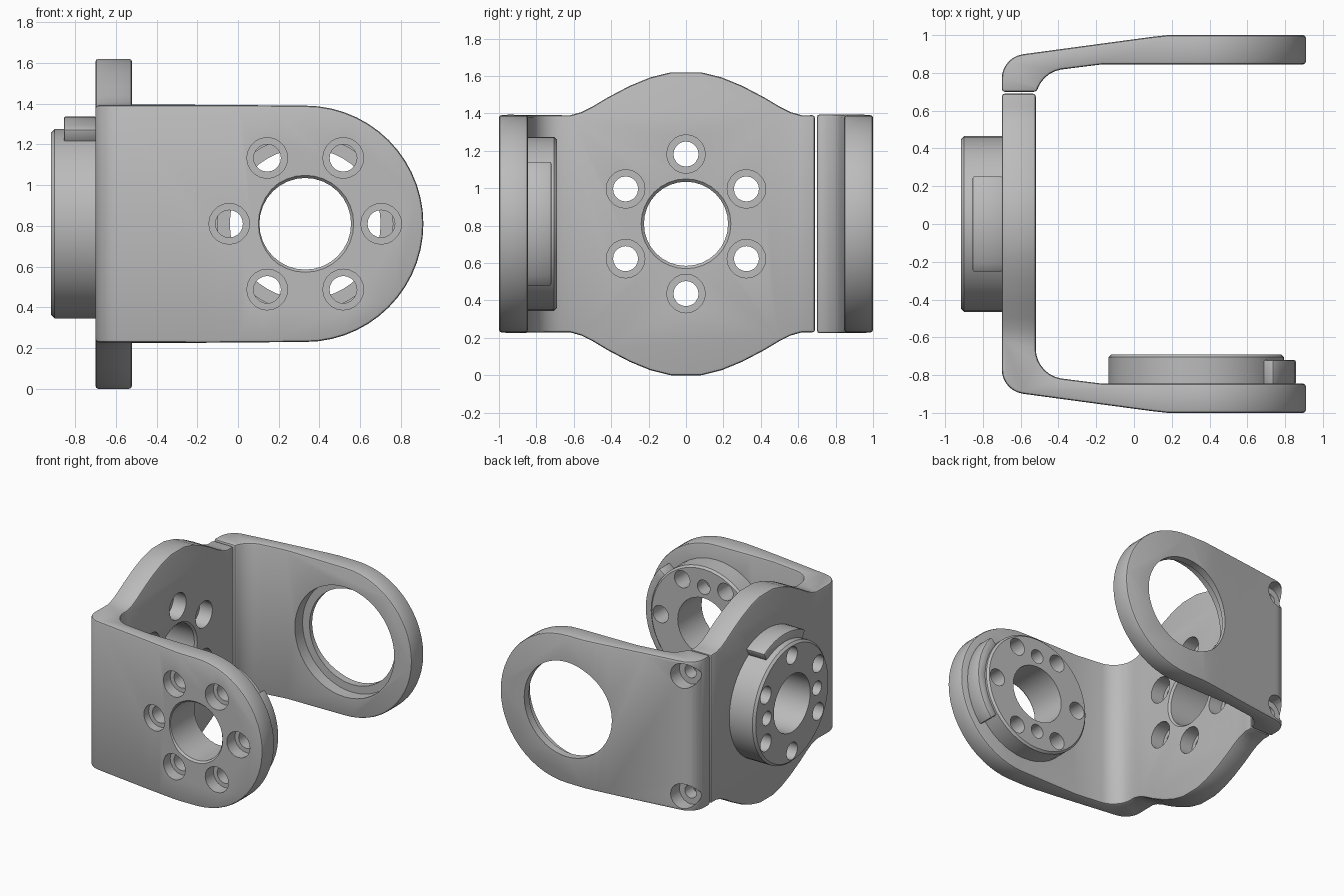
import bpy, bmesh
from math import sin, cos, radians
from mathutils import Vector

default = bpy.data.objects.get("Cube")
if default:
    bpy.data.objects.remove(default, do_unlink=True)

grey = bpy.data.materials.new("mid grey")
grey.use_nodes = True
grey.diffuse_color = (0.5, 0.5, 0.5, 1)
grey.node_tree.nodes["Principled BSDF"].inputs["Base Color"].default_value = (0.5, 0.5, 0.5, 1)

MID = 0.81       # height of every bore axis
BORE_X = 0.33    # x of the arm bore axis


def arc(cx, cy, r, start, end, n):
    angles = [radians(start + (end - start) * i / n) for i in range(n + 1)]
    return [(cx + r * cos(a), cy + r * sin(a)) for a in angles]


def loft(name, axis, rings):
    """Solid through rings of (height along axis, 2D outline)."""
    place = {"X": lambda u, v, t: (t, u, v),
             "Y": lambda u, v, t: (u, t, v),
             "Z": lambda u, v, t: (u, v, t)}[axis]
    bm = bmesh.new()
    loops = [[bm.verts.new(place(u, v, t)) for u, v in pts] for t, pts in rings]
    bm.faces.new(loops[0])
    bm.faces.new(loops[-1])
    n = len(loops[0])
    for a, b in zip(loops, loops[1:]):
        for i in range(n):
            j = (i + 1) % n
            bm.faces.new((a[i], a[j], b[j], b[i]))
    bmesh.ops.recalc_face_normals(bm, faces=bm.faces)
    mesh = bpy.data.meshes.new(name)
    bm.to_mesh(mesh)
    bm.free()
    mesh.materials.append(grey)
    obj = bpy.data.objects.new(name, mesh)
    bpy.context.collection.objects.link(obj)
    return obj


def prism(name, axis, low, high, points):
    return loft(name, axis, [(low, points), (high, points)])


def lathe(name, axis, centre, profile, sides=32):
    return loft(name, axis, [(t, arc(*centre, r, 0, 360 - 360 / sides, sides - 1))
                             for r, t in profile])


def apply(obj, mod):
    bpy.ops.object.select_all(action="DESELECT")
    bpy.context.view_layer.objects.active = obj
    obj.select_set(True)
    bpy.ops.object.modifier_apply(modifier=mod.name)


def combine(obj, cutters, operation):
    for cutter in cutters:
        mod = obj.modifiers.new("cut", "BOOLEAN")
        mod.operation = operation
        mod.solver = "EXACT"
        mod.object = cutter
        apply(obj, mod)


def bevel(obj, width):
    mod = obj.modifiers.new("bevel", "BEVEL")
    mod.width = width
    mod.segments = 2
    mod.angle_limit = radians(40)
    apply(obj, mod)


# Bent strip seen from above: plate, corner and front arm
strip = ([(-0.7, 0.69)] + arc(-0.57, -0.77, 0.13, 180, 262, 7)
         + [(0.0, -0.978), (0.09, -0.99), (0.18, -1), (1, -1), (1, -0.845), (-0.17, -0.845)]
         + arc(-0.36, -0.66, 0.16, 260, 180, 7) + [(-0.52, 0.69)])

# Side outline with the bulged plate
half = [(0.62, 0.58), (0.56, 0.597), (0.5, 0.627), (0.42, 0.675), (0.3, 0.738),
        (0.19, 0.783), (0.08, 0.81)]
upper = [(1.1, 0.585)] + half + [(-y, z) for y, z in reversed(half)] + [(-1.1, 0.585)]
side_outline = [(y, MID + z) for y, z in upper] + [(y, MID - z) for y, z in reversed(upper)]
side_cut = prism("side_outline_cutter", "X", -1.2, 1.2, side_outline)

# Rounded arm end
end_outline = ([(-1, -0.2), (-0.3, -0.2), (-0.3, MID - 0.585)]
               + arc(BORE_X, MID, 0.58, -90, 90, 28)
               + [(-0.3, MID + 0.585), (-0.3, 1.8), (-1, 1.8)])
end_cut = prism("arm_end_cutter", "Y", -1.2, 1.2, end_outline)

bracket = prism("plate_and_front_arm", "Z", -0.1, 1.7, strip)
combine(bracket, [side_cut, end_cut], "INTERSECT")
bevel(bracket, 0.015)

# Separate back arm, cut off just behind the plate
back_arm = prism("back_arm", "Z", -0.1, 1.7, [(x, -y) for x, y in strip])
back_cut = prism("back_arm_cutter", "X", -1.2, 1.2,
                 [(0.7, MID - 0.585), (1.1, MID - 0.585), (1.1, MID + 0.585), (0.7, MID + 0.585)])
combine(back_arm, [back_cut, end_cut], "INTERSECT")
bevel(back_arm, 0.015)

# Round hubs with chamfered rims, and their curved keys
plate_hub = lathe("plate_hub", "X", (0, MID),
                  [(0.465, -0.7), (0.465, -0.9), (0.448, -0.917)], 48)
arm_hub = lathe("front_arm_hub", "Y", (BORE_X, MID),
                [(0.465, -0.845), (0.465, -0.705), (0.45, -0.69)], 48)


def key(name, axis, low, high, centre, start, end):
    ring = arc(*centre, 0.527, start, end, 10) + arc(*centre, 0.45, end, start, 10)
    obj = prism(name, axis, low, high, ring)
    bevel(obj, 0.01)
    return obj


plate_key = key("plate_hub_key", "X", -0.855, -0.695, (0, MID), 61, 119)
arm_key = key("front_arm_hub_key", "Y", -0.85, -0.72, (BORE_X, MID), -39.5, 39.5)


def hole_set(axis, centre, bore, step, blind, first, blind_angle):
    """Central bore, six stepped screw holes and two blind holes."""
    cutters = [lathe("bore_cutter", axis, centre, bore)]
    for i in range(6):
        a = radians(first + 60 * i)
        spot = (centre[0] + 0.373 * cos(a), centre[1] + 0.373 * sin(a))
        cutters.append(lathe("screw_cutter", axis, spot, step, 20))
    for i in range(2):
        a = radians(blind_angle + 180 * i)
        spot = (centre[0] + 0.31 * cos(a), centre[1] + 0.31 * sin(a))
        cutters.append(lathe("blind_cutter", axis, spot, blind, 20))
    return cutters


plate_holes = hole_set("X", (0, MID),
                       [(0.225, -1.1), (0.225, -0.535), (0.245, -0.515), (0.245, -0.4)],
                       [(0.067, -1.1), (0.067, -0.63), (0.103, -0.63), (0.103, -0.4)],
                       [(0.055, -1.1), (0.055, -0.75)], 30, 0)
arm_holes = hole_set("Y", (BORE_X, MID),
                     [(0.245, -1.1), (0.238, -1.0), (0.225, -0.985), (0.225, -0.5)],
                     [(0.1, -1.1), (0.1, -0.9), (0.067, -0.9), (0.067, -0.5)],
                     [(0.055, -0.8), (0.055, -0.5)], 0, 90)
combine(bracket, plate_holes + arm_holes, "DIFFERENCE")
combine(plate_hub, plate_holes, "DIFFERENCE")
combine(arm_hub, arm_holes, "DIFFERENCE")

# Stepped opening and two corner screw recesses in the back arm
back_holes = [lathe("opening_cutter", "Y", (BORE_X, MID),
                    [(0.43, 0.6), (0.43, 0.94), (0.37, 0.94), (0.37, 1.2)], 48)]
for z in (MID - 0.47, MID + 0.47):
    back_holes.append(lathe("recess_cutter", "Y", (-0.6, z),
                            [(0.05, 0.6), (0.05, 0.8), (0.097, 0.8), (0.097, 1.2)], 20))
combine(back_arm, back_holes, "DIFFERENCE")

# Remove the cutters, then smooth the parts
for cutter in [side_cut, end_cut, back_cut] + plate_holes + arm_holes + back_holes:
    bpy.data.objects.remove(cutter, do_unlink=True)
for part in (bracket, back_arm, plate_hub, arm_hub, plate_key, arm_key):
    bpy.ops.object.select_all(action="DESELECT")
    bpy.context.view_layer.objects.active = part
    part.select_set(True)
    bpy.ops.object.shade_smooth_by_angle(angle=radians(30))
